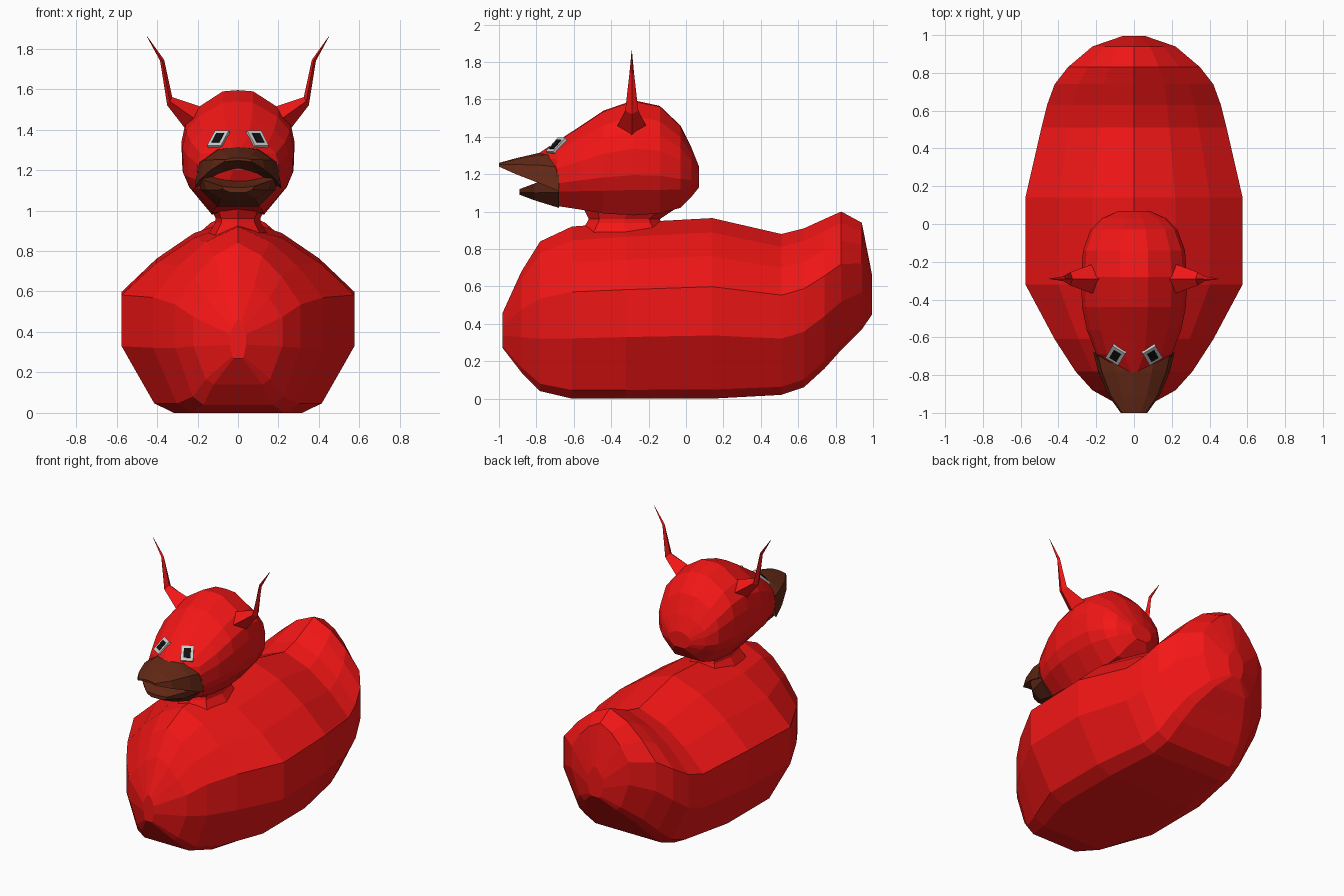
import bpy, bmesh
from mathutils import Vector

if "Cube" in bpy.data.objects:
    bpy.data.objects.remove(bpy.data.objects["Cube"])


def material(name, rgb):
    m = bpy.data.materials.new(name)
    m.diffuse_color = (*rgb, 1)
    m.use_nodes = True
    m.node_tree.nodes["Principled BSDF"].inputs["Base Color"].default_value = m.diffuse_color
    return m


RED = material("red", (0.9, 0.008, 0.008))
BROWN = material("brown", (0.13, 0.022, 0.008))
GREY = material("eye_grey", (0.55, 0.55, 0.55))
BLACK = material("eye_black", (0.005, 0.005, 0.005))


def skin(name, rings, mat):
    """Bridge equal-sized rings of points and close both ends."""
    bm = bmesh.new()
    loops = [[bm.verts.new(p) for p in ring] for ring in rings]
    n = len(loops[0])
    for a, b in zip(loops, loops[1:]):
        for i in range(n):
            j = (i + 1) % n
            bm.faces.new((a[i], a[j], b[j], b[i]))
    bm.faces.new(loops[0])
    bm.faces.new(loops[-1])
    bmesh.ops.recalc_face_normals(bm, faces=bm.faces)
    mesh = bpy.data.meshes.new(name)
    bm.to_mesh(mesh)
    bm.free()
    mesh.materials.append(mat)
    ob = bpy.data.objects.new(name, mesh)
    bpy.context.collection.objects.link(ob)
    return ob


def loft(name, stations, half, mat):
    """Stations (y, half width, bottom z, top z); half section (u, v) top to bottom."""
    section = half + [(-u, v) for u, v in reversed(half) if u > 0]
    return skin(name, [[(u * w, y, lo + v * (hi - lo)) for u, v in section]
                       for y, w, lo, hi in stations], mat)


# Body with raised tail
body_half = [(0, 1), (.38, .92), (.7, .79), (1, .62), (1, .35), (.72, .05), (.55, 0), (0, 0)]
loft("body", [
    (-.98, .04, .27, .46), (-.88, .22, .14, .68), (-.78, .31, .04, .84),
    (-.61, .42, 0, .92), (-.32, .575, 0, .94), (.14, .575, 0, .965),
    (.51, .49, .02, .88), (.63, .46, .06, .91), (.74, .42, .16, .96),
    (.83, .35, .26, 1.0), (.94, .22, .37, .94), (.995, .06, .45, .66)], body_half, RED)

# Neck
oval = [(1, 0), (.75, .7), (0, 1), (-.75, .7), (-1, 0), (-.75, -.7), (0, -1), (.75, -.7)]
skin("neck", [[(x * w, yc + y * d, z) for x, y in oval] for w, yc, d, z in
              [(.15, -.33, .24, .88), (.11, -.33, .2, .94), (.11, -.33, .19, .96),
               (.14, -.3, .25, 1.02), (.18, -.29, .25, 1.08)]], RED)

# Head
head_half = [(0, 1), (.27, .99), (.71, .86), (.93, .73), (1, .58), (.98, .35), (.86, .22), (.46, 0)]
head = loft("head", [
    (.07, .08, 1.13, 1.24), (.03, .17, 1.08, 1.34), (-.03, .23, 1.02, 1.46),
    (-.14, .27, .99, 1.565), (-.28, .28, .98, 1.595), (-.44, .275, .99, 1.54),
    (-.56, .25, 1.01, 1.46), (-.69, .2, 1.03, 1.375), (-.79, .05, 1.2, 1.31)], head_half, RED)

# Open beak
loft("upper_beak", [(-.68, .215, 1.11, 1.32), (-.78, .19, 1.15, 1.315),
                    (-.91, .135, 1.2, 1.285), (-1.0, .07, 1.24, 1.26)],
     [(0, 1), (.5, .92), (.9, .6), (1, 0), (.5, .25), (0, .35)], BROWN)
loft("lower_beak", [(-.68, .205, 1.02, 1.2), (-.81, .17, 1.06, 1.15), (-.89, .08, 1.09, 1.12)],
     [(0, .8), (.5, .85), (1, 1), (.9, .45), (.5, 0)], BROWN)

# Horns: ring = (inner x, z), (outer x, z), half depth
horn = [((.13, 1.49), (.2, 1.36), .08), ((.19, 1.515), (.265, 1.41), .075),
        ((.325, 1.56), (.35, 1.52), .035), ((.365, 1.745), (.385, 1.74), .012),
        ((.448, 1.86), (.45, 1.859), .001)]
for side, s in (("left", 1), ("right", -1)):
    rings = []
    for (xi, zi), (xo, zo), d in horn:
        xm, zm = (xi + xo) / 2, (zi + zo) / 2
        rings.append([(s * xi, -.29, zi), (s * xm, -.29 - d, zm),
                      (s * xo, -.29, zo), (s * xm, -.29 + d, zm)])
    skin(side + "_horn", rings, RED)

    # Eye and pupil laid flat on the face
    hit, pos, normal, _ = head.ray_cast(Vector((s * .095, -2, 1.35)), Vector((0, 1, 0)))
    across = Vector((0, 0, 1)).cross(normal).normalized()
    up = normal.cross(across)
    for part, w, h, out, mat in (("_eye", .04, .052, .012, GREY), ("_pupil", .022, .032, .016, BLACK)):
        corners = [across * (a * w) + up * (b * h) for a, b in ((-1, -1), (1, -1), (1, 1), (-1, 1))]
        skin(side + part, [[pos + c + normal * t for c in corners] for t in (-.02, out)], mat)
